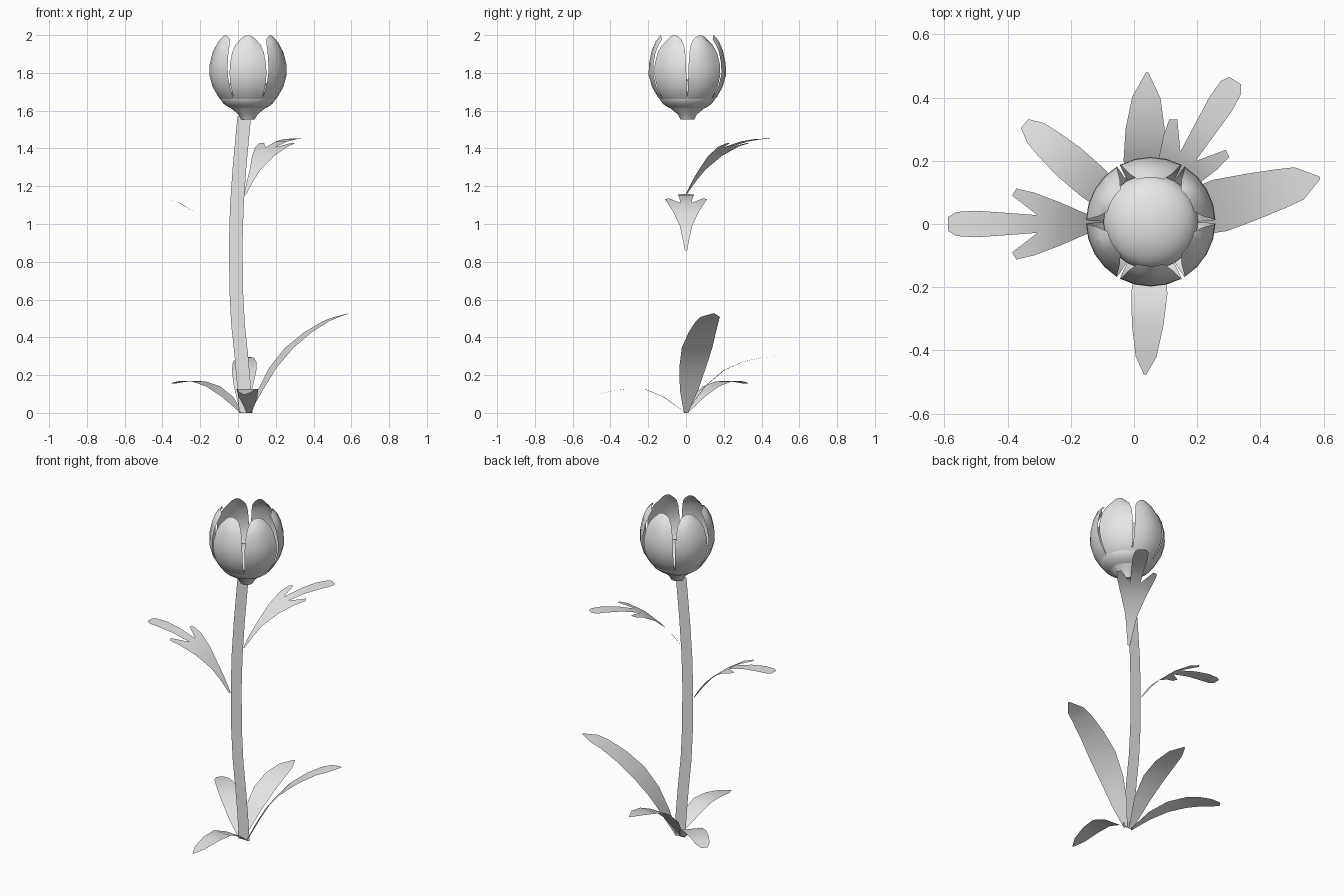
import bpy
from math import sin, cos, radians
from mathutils import Matrix, Vector

cube = bpy.data.objects.get("Cube")
if cube:
    bpy.data.objects.remove(cube, do_unlink=True)

grey = bpy.data.materials.new("light_grey")
grey.use_nodes = True
colour = (0.8, 0.8, 0.8, 1)
grey.diffuse_color = colour
grey.node_tree.nodes["Principled BSDF"].inputs["Base Color"].default_value = colour


def add_object(name, verts, faces, matrix=Matrix()):
    mesh = bpy.data.meshes.new(name)
    mesh.from_pydata([matrix @ Vector(v) for v in verts], [], faces)
    mesh.materials.append(grey)
    mesh.shade_smooth()
    obj = bpy.data.objects.new(name, mesh)
    bpy.context.collection.objects.link(obj)
    return obj


def add_sheet(name, rows, matrix=Matrix()):
    """Skin a grid of points, one row after another."""
    n = len(rows[0])
    faces = [(i * n + j, i * n + j + 1, (i + 1) * n + j + 1, (i + 1) * n + j)
             for i in range(len(rows) - 1) for j in range(n - 1)]
    return add_object(name, [p for row in rows for p in row], faces, matrix)


def placed(base, azimuth):
    return Matrix.Translation(base) @ Matrix.Rotation(radians(azimuth), 4, 'Z')


# Stem: a flat curved ribbon
stem = [(0.042, 0), (0.031, 0.15), (0.018, 0.3), (0.0, 0.47), (-0.009, 0.64),
        (-0.012, 0.9), (-0.006, 1.1), (0.008, 1.3), (0.033, 1.57)]
add_sheet("stem", [[(x - 0.036, 0, z), (x + 0.036, 0, z)] for x, z in stem])


# Ground leaves: stations of reach, height and half width
def ground_leaf(name, base, azimuth, stations):
    rows = [[(d, w, z), (d, 0, z), (d, -w, z)] for d, z, w in stations]
    add_sheet(name, rows, placed(base, azimuth))


ground_leaf("left_ground_leaf", (0.06, 0, 0), 15.5, [
    (0, 0, 0.012), (0.06, 0.12, 0.05), (0.13, 0.24, 0.073), (0.22, 0.345, 0.084),
    (0.32, 0.425, 0.075), (0.42, 0.485, 0.063), (0.48, 0.508, 0.053), (0.548, 0.527, 0.004)])
ground_leaf("back_ground_leaf", (0.025, 0, 0), 88, [
    (0, 0, 0.012), (0.1, 0.14, 0.05), (0.2, 0.225, 0.065), (0.3, 0.27, 0.062),
    (0.4, 0.293, 0.045), (0.48, 0.298, 0.004)])
ground_leaf("back_right_ground_leaf", (0.02, 0, 0), 139, [
    (0, 0, 0.012), (0.1, 0.085, 0.045), (0.2, 0.14, 0.057), (0.3, 0.166, 0.058),
    (0.38, 0.17, 0.05), (0.44, 0.163, 0.041), (0.485, 0.155, 0.018)])
ground_leaf("front_ground_leaf", (0.06, 0, 0), 267, [
    (0, 0, 0.012), (0.12, 0.085, 0.05), (0.22, 0.127, 0.057), (0.32, 0.127, 0.05),
    (0.42, 0.11, 0.033), (0.477, 0.097, 0.004)])

# Stem leaves: a central blade with a mirrored pair of side lobes
RISE = [(0, 0), (0.07, 0.1), (0.15, 0.185), (0.25, 0.25), (0.33, 0.275),
        (0.42, 0.293), (0.54, 0.298)]
BLADE = [(0, 0.006), (0.05, 0.02), (0.1, 0.033), (0.18, 0.03), (0.252, 0.028),
         (0.36, 0.036), (0.45, 0.042), (0.51, 0.038), (0.535, 0.022)]
LOBE = [(0.18, 0.068), (0.265, 0.1), (0.32, 0.112), (0.333, 0.09)]


def rise(d):
    for (d0, z0), (d1, z1) in zip(RISE, RISE[1:]):
        if d <= d1:
            return z0 + (z1 - z0) * (d - d0) / (d1 - d0)


def stem_leaf(name, base, azimuth):
    verts, faces, n = [], [], len(BLADE)
    for side in (1, -1):
        verts += [(d, side * w, rise(d)) for d, w in BLADE + LOBE]
    m = n + len(LOBE)
    faces += [(i, i + m, i + m + 1, i + 1) for i in range(n - 1)]
    for lobe in ((2, 3, n), (3, 4, n + 1, n), (4, n + 3, n + 2, n + 1)):
        faces.append(lobe)
        faces.append(tuple(i + m for i in reversed(lobe)))
    add_object(name, verts, faces, placed(base, azimuth))


stem_leaf("right_stem_leaf", (-0.053, 0, 0.86), 180)
stem_leaf("back_stem_leaf", (0.037, 0, 1.155), 58)

# Flower: six cupped petals, stations of radius, height, half angle and edge drop
CENTRE = (0.053, 0.007, 0)
PETAL = [(0.036, 1.553, 30, 0), (0.05, 1.58, 30, 0), (0.105, 1.625, 30, 0),
         (0.155, 1.67, 29.5, 0), (0.187, 1.725, 29, 0), (0.205, 1.79, 28.5, 0),
         (0.203, 1.85, 28, 0.003), (0.188, 1.92, 26.5, 0.012),
         (0.167, 1.968, 24, 0.022), (0.14, 2.0, 17, 0.022)]
for k in range(6):
    rows = []
    for r, z, half, drop in PETAL:
        row = []
        for t in (-1, -0.5, 0, 0.5, 1):
            a = radians(half * t)
            row.append((r * cos(a), r * sin(a), z - drop * t * t))
        rows.append(row)
    add_sheet(f"petal_{k + 1}", rows, placed(CENTRE, 30 + 60 * k))

# Rounded heart inside the petals
bpy.ops.mesh.primitive_uv_sphere_add(segments=24, ring_count=12, radius=1,
                                     location=(CENTRE[0], CENTRE[1], 1.68))
heart = bpy.context.object
heart.name = "flower_heart"
heart.scale = (0.15, 0.15, 0.085)
heart.data.materials.append(grey)
heart.data.shade_smooth()
